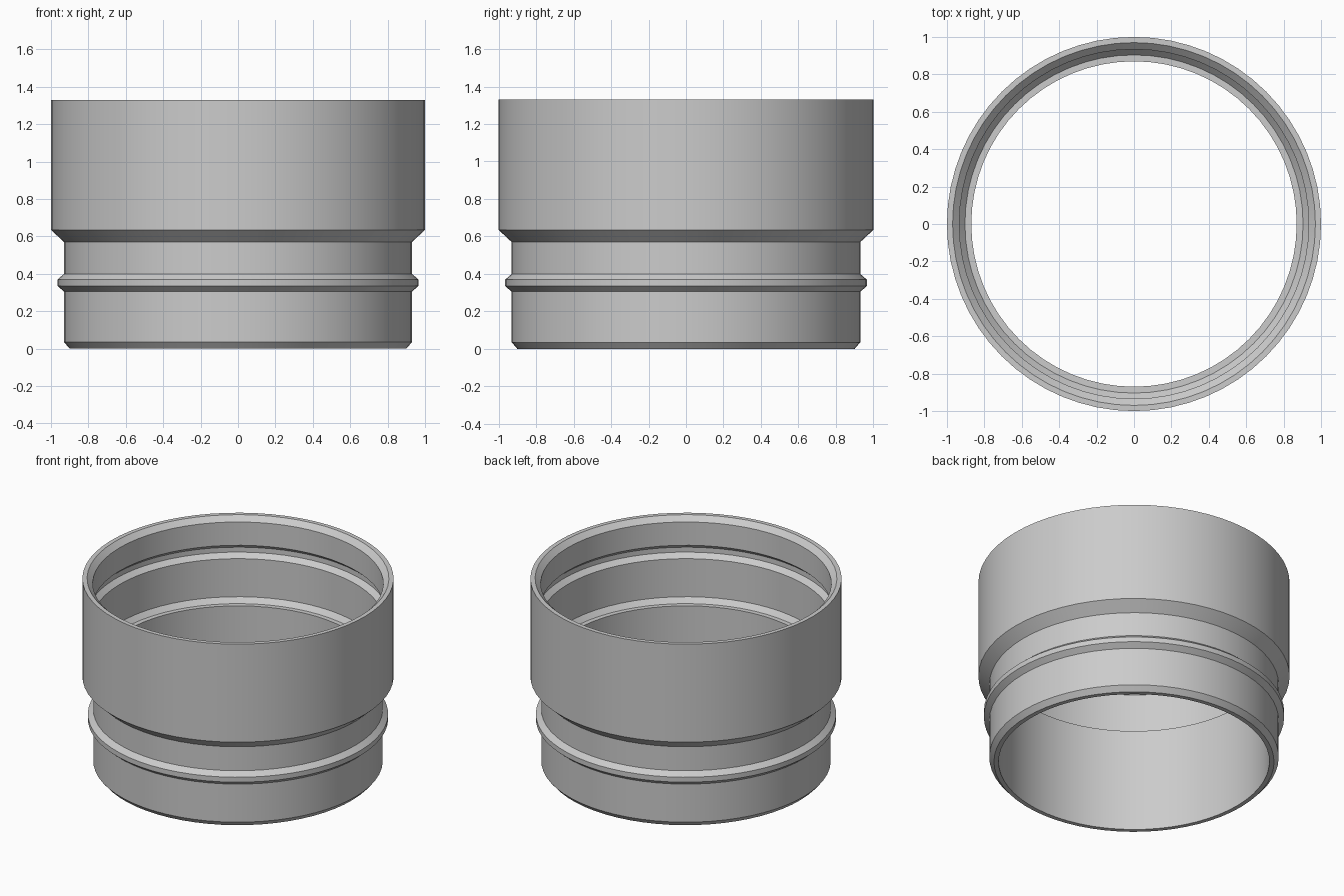
import bpy
import bmesh
import math

if "Cube" in bpy.data.objects:
    bpy.data.objects.remove(bpy.data.objects["Cube"], do_unlink=True)

SEGMENTS = 64
HEIGHT = 1.33
SEAT = 0.73      # height of the inner ledge that receives the foot of another ring


def flat_material(name, colour):
    mat = bpy.data.materials.new(name)
    mat.use_nodes = True
    mat.diffuse_color = colour
    mat.node_tree.nodes["Principled BSDF"].inputs["Base Color"].default_value = colour
    return mat


def lathe(name, profile, mat):
    """Revolve a closed (radius, height) profile around the z axis."""
    bm = bmesh.new()
    verts = [bm.verts.new((r, 0, z)) for r, z in profile]
    edges = [bm.edges.new((a, b)) for a, b in zip(verts, verts[1:] + verts[:1])]
    bmesh.ops.spin(bm, geom=verts + edges, cent=(0, 0, 0), axis=(0, 0, 1),
                   angle=math.tau, steps=SEGMENTS, use_merge=False)
    bmesh.ops.remove_doubles(bm, verts=bm.verts, dist=0.0005)
    bmesh.ops.recalc_face_normals(bm, faces=bm.faces)
    mesh = bpy.data.meshes.new(name)
    bm.to_mesh(mesh)
    bm.free()
    mesh.materials.append(mat)
    obj = bpy.data.objects.new(name, mesh)
    bpy.context.collection.objects.link(obj)
    bpy.ops.object.select_all(action='DESELECT')
    bpy.context.view_layer.objects.active = obj
    obj.select_set(True)
    bpy.ops.object.shade_smooth_by_angle(angle=math.radians(25))
    return obj


# Foot with chamfer and snap bead; the socket repeats this shape on the inside
foot = [(0.90, 0), (0.93, 0.035), (0.93, 0.305), (0.965, 0.335),
        (0.965, 0.37), (0.93, 0.40)]
socket = [(r + 0.004, z + SEAT) for r, z in foot]

# Outer wall going up: shoulder and sleeve
outer = foot + [(0.93, 0.57), (1.0, 0.635), (1.0, HEIGHT)]

# Inner wall going down: rim, lead-in chamfer, groove, ledge and bore
inner = [(0.97, HEIGHT), (0.934, HEIGHT - 0.035)] + socket[::-1]
bore = [(0.87, SEAT), (0.87, 0)]

lathe("coupling_ring", outer + inner + bore, flat_material("grey", (0.6, 0.6, 0.6, 1)))
